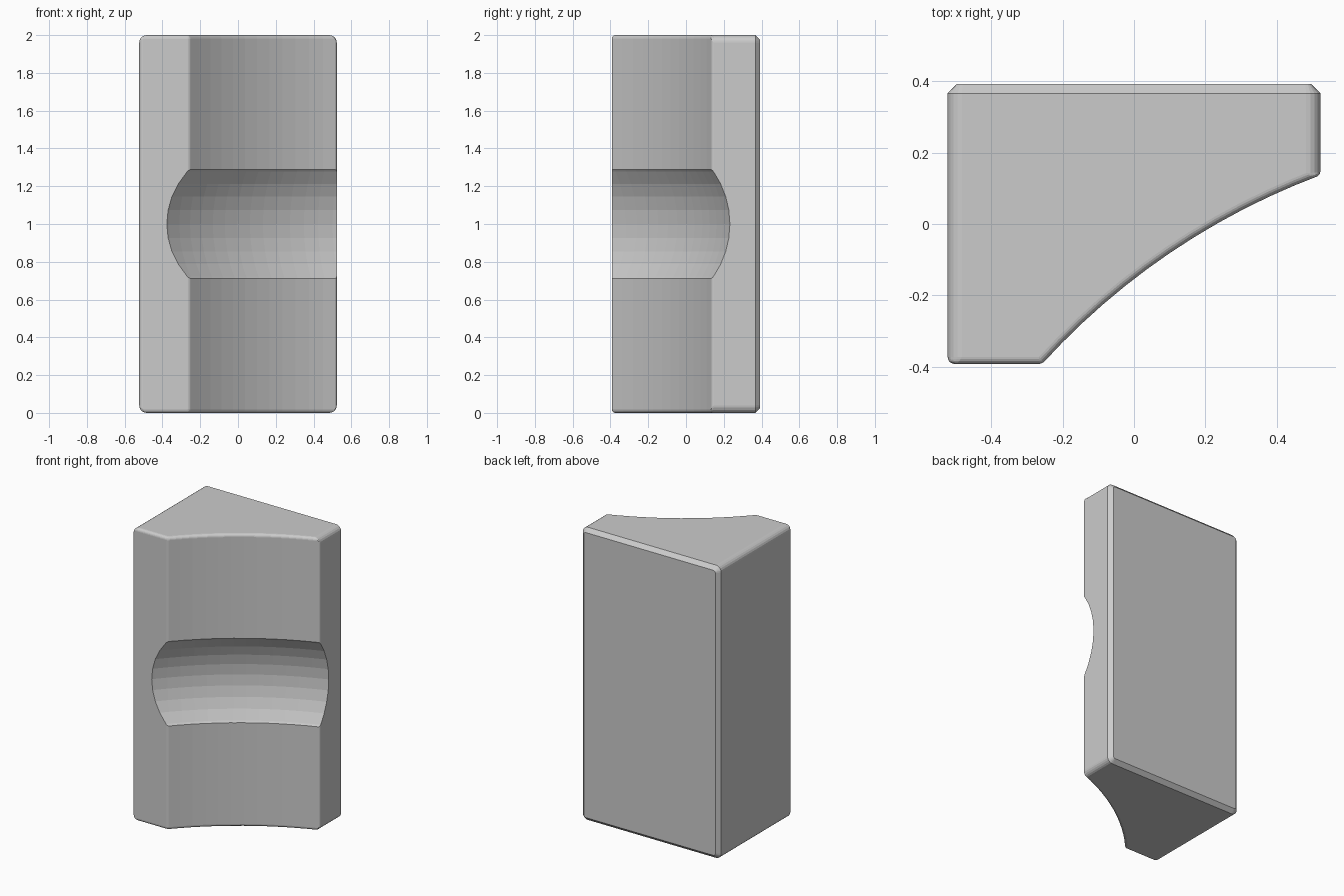
import bpy, bmesh, math
from mathutils import Vector

if "Cube" in bpy.data.objects:
    bpy.data.objects.remove(bpy.data.objects["Cube"])

HX, HY, H = 0.523, 0.393, 2.0      # half width, half depth, height
R, DEPTH, GROOVE_HALF = 2.0, 0.09, 0.29
A, B = Vector((HX, 0.137)), Vector((-0.258, -HY))   # ends of the concave curve
N = 12

# Centre of the concave front curve
mid, chord = (A + B) / 2, A - B
normal = Vector((chord.y, -chord.x)).normalized()
centre = mid + normal * math.sqrt(R * R - (chord.length / 2) ** 2)
a0 = math.atan2(*(A - centre).yx)
a1 = math.atan2(*(B - centre).yx)
arc = [centre + R * Vector((math.cos(a0 + (a1 - a0) * i / N),
                            math.sin(a0 + (a1 - a0) * i / N))) for i in range(N + 1)]
profile = [Vector((-HX, HY)), Vector((HX, HY))] + arc + [Vector((-HX, -HY))]
profile.reverse()                  # counter-clockwise from above

# Body: extruded plan with weighted edge rounding
bm = bmesh.new()
base = bm.faces.new([bm.verts.new((p.x, p.y, 0)) for p in profile])
ext = bmesh.ops.extrude_face_region(bm, geom=[base])
top = [v for v in ext["geom"] if isinstance(v, bmesh.types.BMVert)]
bmesh.ops.translate(bm, verts=top, vec=(0, 0, H))
bmesh.ops.recalc_face_normals(bm, faces=bm.faces)
weight = bm.edges.layers.float.new("bevel_weight_edge")
for e in bm.edges:
    p, q = e.verts[0].co, e.verts[1].co
    if p.y > HY - 0.01 and q.y > HY - 0.01:
        continue                                   # back edges: chamfered below
    if abs(p.z - q.z) > 0.1:                       # upright corners
        if p.y > HY - 0.01:
            continue
        if p.x < -HX + 0.01:
            e[weight] = 0.5
        elif (p.xy - A).length < 0.01 or (p.xy - B).length < 0.01:
            e[weight] = 0.25
    else:                                          # top and bottom rims
        side = abs(p.x - q.x) < 0.001 and abs(p.x) > HX - 0.01
        e[weight] = 1.0 if side else 0.5
mesh = bpy.data.meshes.new("grip_block")
bm.to_mesh(mesh)
bm.free()
block = bpy.data.objects.new("grip_block", mesh)
bpy.context.collection.objects.link(block)


def apply(obj, mod):
    bpy.context.view_layer.objects.active = obj
    bpy.ops.object.modifier_apply(modifier=mod.name)


bev = block.modifiers.new("rounding", 'BEVEL')
bev.limit_method = 'WEIGHT'
bev.width = 0.04
bev.segments = 5
apply(block, bev)

# Flat chamfer round the back panel
bm = bmesh.new()
bm.from_mesh(block.data)
back = [e for e in bm.edges if all(v.co.y > HY - 0.001 for v in e.verts)
        and any(f.normal.y < 0.9 for f in e.link_faces)]
bmesh.ops.bevel(bm, geom=back, offset=0.026, offset_type='OFFSET', segments=1,
                profile=0.5, affect='EDGES', clamp_overlap=False)
bm.to_mesh(block.data)
bm.free()

# Finger groove: torus section following the concave curve
minor = (GROOVE_HALF ** 2 + DEPTH ** 2) / (2 * DEPTH)
bpy.ops.mesh.primitive_torus_add(location=(centre.x, centre.y, H / 2),
                                 major_radius=R + DEPTH - minor, minor_radius=minor,
                                 major_segments=160, minor_segments=44)
cutter = bpy.context.object
cutter.name = "groove_cutter"
cutter.hide_render = True
cut = block.modifiers.new("groove", 'BOOLEAN')
cut.operation = 'DIFFERENCE'
cut.solver = 'EXACT'
cut.object = cutter
apply(block, cut)
bpy.data.objects.remove(cutter, do_unlink=True)
